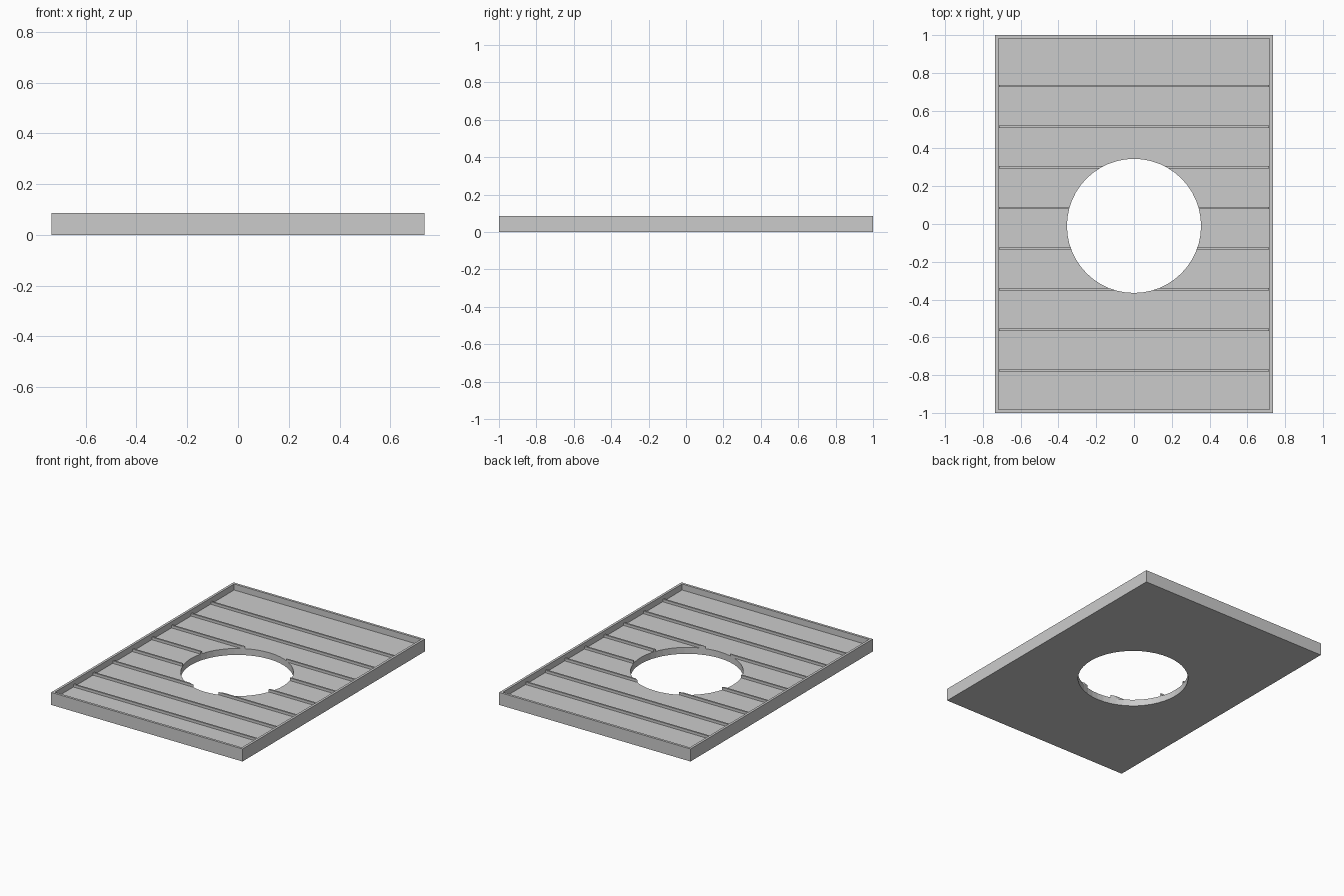
import bpy, bmesh
from mathutils import Matrix

cube = bpy.data.objects.get("Cube")
if cube:
    bpy.data.objects.remove(cube, do_unlink=True)

WIDTH, LENGTH, HEIGHT = 1.47, 2.0, 0.087
RIM, FLOOR = 0.024, 0.045
RIB_WIDTH, RIB_HEIGHT, RIB_PITCH, FIRST_RIB = 0.012, 0.018, 0.215, -0.775
HOLE_RADIUS, HOLE_Y = 0.355, -0.01

grey = bpy.data.materials.new("plain grey")
grey.use_nodes = True
grey.diffuse_color = (0.6, 0.6, 0.6, 1)
grey.node_tree.nodes["Principled BSDF"].inputs["Base Color"].default_value = grey.diffuse_color


def add_object(name, bm):
    mesh = bpy.data.meshes.new(name)
    bm.to_mesh(mesh)
    bm.free()
    mesh.materials.append(grey)
    obj = bpy.data.objects.new(name, mesh)
    bpy.context.collection.objects.link(obj)
    return obj


def box(size, centre):
    bm = bmesh.new()
    matrix = Matrix.Translation(centre) @ Matrix.Diagonal((*size, 1))
    bmesh.ops.create_cube(bm, size=1, matrix=matrix)
    return bm


def cut_hole(obj):
    mod = obj.modifiers.new("round hole", "BOOLEAN")
    mod.operation = "DIFFERENCE"
    mod.solver = "EXACT"
    mod.object = cutter


# Cylinder that cuts the round opening
bm = bmesh.new()
bmesh.ops.create_cone(bm, cap_ends=True, segments=48, radius1=HOLE_RADIUS,
                      radius2=HOLE_RADIUS, depth=1,
                      matrix=Matrix.Translation((0, HOLE_Y, 0)))
cutter = add_object("hole_cutter", bm)
cutter.hide_render = True
cutter.display_type = "WIRE"

# Tray: a slab with its top inset and sunk to leave a rim
bm = box((WIDTH, LENGTH, HEIGHT), (0, 0, HEIGHT / 2))
top = max(bm.faces, key=lambda f: f.calc_center_median().z)
bmesh.ops.inset_region(bm, faces=[top], thickness=RIM)
sunk = bmesh.ops.extrude_discrete_faces(bm, faces=[top])["faces"][0]
bmesh.ops.translate(bm, verts=sunk.verts, vec=(0, 0, FLOOR - HEIGHT))
bmesh.ops.recalc_face_normals(bm, faces=bm.faces)
cut_hole(add_object("tray", bm))

# Thin ribs across the floor, set slightly into floor and rim
for i in range(8):
    height = RIB_HEIGHT + 0.005
    centre = (0, FIRST_RIB + i * RIB_PITCH, FLOOR + RIB_HEIGHT - height / 2)
    rib = add_object(f"floor_rib_{i + 1}",
                     box((WIDTH - 2 * RIM + 0.01, RIB_WIDTH, height), centre))
    cut_hole(rib)

# Keep the cutter out of sight
cutter.hide_set(True)
